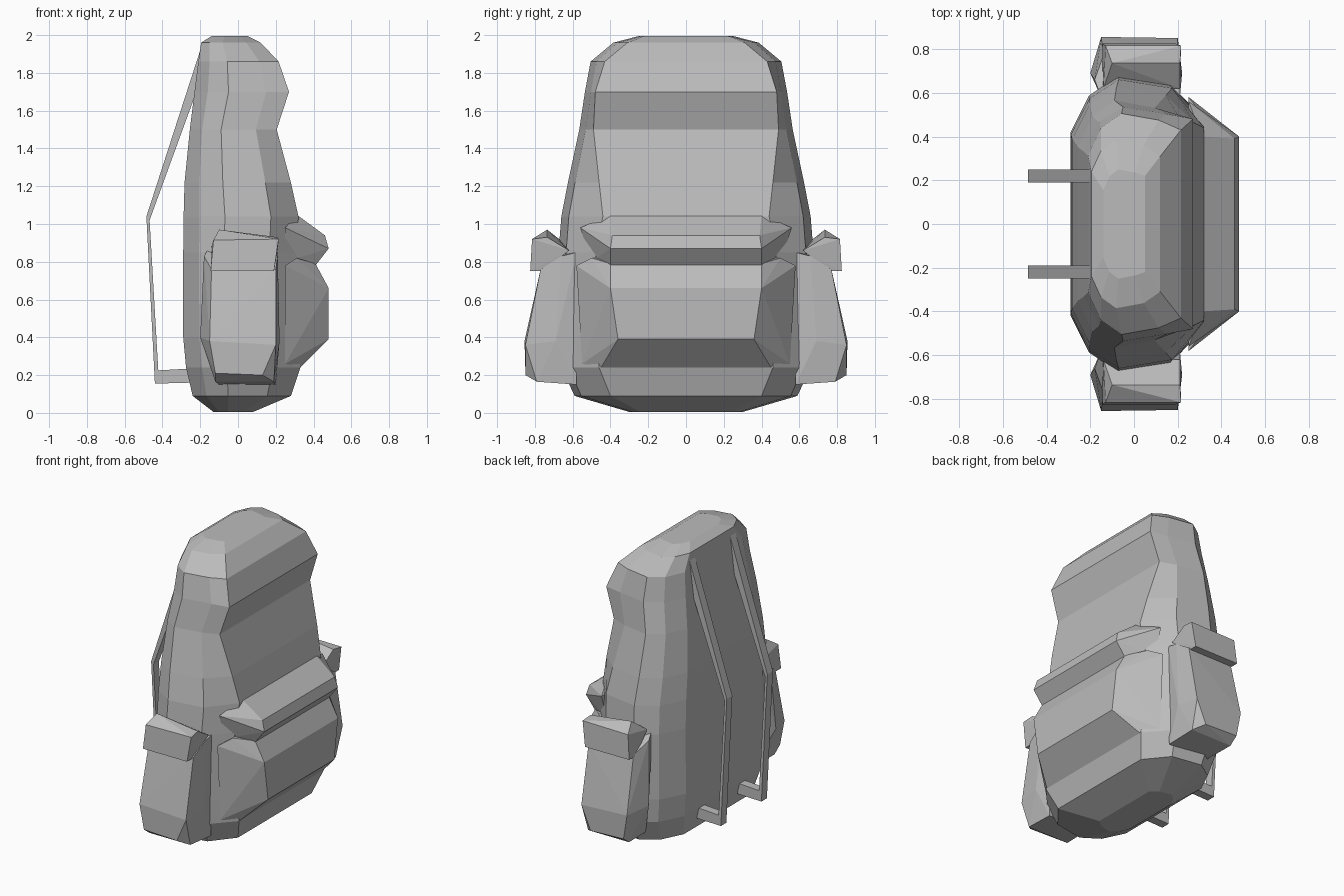
import bpy
import bmesh

cube = bpy.data.objects.get("Cube")
if cube:
    bpy.data.objects.remove(cube, do_unlink=True)

grey = bpy.data.materials.new("plain_grey")
grey.use_nodes = True
colour = (0.5, 0.5, 0.5, 1)
grey.diffuse_color = colour
grey.node_tree.nodes["Principled BSDF"].inputs["Base Color"].default_value = colour


def finish(name, bm):
    """Turn a bmesh into a flat-shaded object."""
    bmesh.ops.recalc_face_normals(bm, faces=bm.faces[:])
    mesh = bpy.data.meshes.new(name)
    bm.to_mesh(mesh)
    bm.free()
    mesh.materials.append(grey)
    obj = bpy.data.objects.new(name, mesh)
    bpy.context.scene.collection.objects.link(obj)
    return obj


def loft(name, rings):
    """Skin a list of closed rings and cap both ends."""
    bm = bmesh.new()
    loops = [[bm.verts.new(p) for p in ring] for ring in rings]
    count = len(loops[0])
    for low, high in zip(loops, loops[1:]):
        for i in range(count):
            j = (i + 1) % count
            bm.faces.new((low[i], low[j], high[j], high[i]))
    bm.faces.new(loops[0])
    bm.faces.new(loops[-1])
    return finish(name, bm)


def hull(name, points):
    """Convex faceted solid around the points."""
    bm = bmesh.new()
    for p in points:
        bm.verts.new(p)
    result = bmesh.ops.convex_hull(bm, input=bm.verts[:])
    loose = [v for v in bm.verts if not v.link_faces]
    bmesh.ops.delete(bm, geom=loose, context='VERTS')
    bmesh.ops.dissolve_limit(bm, angle_limit=0.03, verts=bm.verts[:], edges=bm.edges[:])
    return finish(name, bm)


def both(points):
    """Points together with their mirror images across y."""
    return [(x, s * y, z) for x, y, z in points for s in (1, -1)]


def body_ring(z, back, front, width, front_width):
    """Ten-sided cross-section of the bag."""
    depth = front - back
    half = [(back, 0.62 * width, z),
            (back + 0.14 * depth, 0.87 * width, z),
            (back + 0.36 * depth, width, z),
            (back + 0.76 * depth, 0.94 * width, z),
            (front, front_width, z)]
    return half + [(x, -y, h) for x, y, h in reversed(half)]


# Main bag: height, back x, front x, half width, half width of front face
sections = [(0.005, -0.13, 0.08, 0.3, 0.24),
            (0.09, -0.24, 0.28, 0.59, 0.4),
            (0.24, -0.275, 0.33, 0.66, 0.46),
            (0.4, -0.29, 0.32, 0.67, 0.48),
            (0.85, -0.29, 0.31, 0.675, 0.48),
            (1.04, -0.288, 0.32, 0.66, 0.44),
            (1.22, -0.283, 0.28, 0.625, 0.46),
            (1.5, -0.255, 0.205, 0.565, 0.49),
            (1.7, -0.23, 0.27, 0.535, 0.48),
            (1.86, -0.21, 0.215, 0.505, 0.43),
            (1.96, -0.195, 0.12, 0.385, 0.31),
            (1.995, -0.14, 0.05, 0.25, 0.22)]
loft("main_bag", [body_ring(*s) for s in sections])

# Front pocket, sloping out to a flat face
hull("front_pocket", both([(0.25, 0.55, 0.26), (0.25, 0.58, 0.78),
                           (0.33, 0.45, 0.24), (0.36, 0.46, 0.34),
                           (0.48, 0.36, 0.39), (0.48, 0.4, 0.66),
                           (0.41, 0.4, 0.79), (0.31, 0.5, 0.82)]))

# Overhanging flap above the front pocket
hull("front_flap", both([(0.25, 0.5, 0.8), (0.41, 0.4, 0.78),
                         (0.48, 0.4, 0.87), (0.46, 0.39, 0.94),
                         (0.31, 0.4, 1.05), (0.25, 0.56, 0.98)]))

for side, s in (("left", 1), ("right", -1)):
    # Side pocket
    pocket = [(-0.1, 0.58, 0.15), (0.2, 0.58, 0.15),
              (-0.12, 0.79, 0.165), (0.19, 0.79, 0.165),
              (-0.12, 0.85, 0.21), (0.13, 0.85, 0.2),
              (-0.15, 0.855, 0.38), (0.2, 0.85, 0.36),
              (-0.2, 0.69, 0.4), (0.22, 0.69, 0.38),
              (-0.14, 0.77, 0.76), (0.2, 0.77, 0.76),
              (-0.18, 0.66, 0.83), (0.21, 0.66, 0.83),
              (-0.15, 0.58, 0.88), (0.21, 0.58, 0.85)]
    hull(side + "_side_pocket", [(x, s * y, z) for x, y, z in pocket])

    # Lid of the side pocket
    lid = [(-0.14, 0.62, 0.88), (0.21, 0.62, 0.86),
           (-0.1, 0.735, 0.97), (0.21, 0.735, 0.93),
           (-0.13, 0.815, 0.915), (0.215, 0.815, 0.92),
           (-0.145, 0.825, 0.75), (0.19, 0.825, 0.75),
           (-0.145, 0.75, 0.75), (0.19, 0.75, 0.75)]
    hull(side + "_side_pocket_lid", [(x, s * y, z) for x, y, z in lid])

    # Shoulder strap: pairs of outer and inner edge points
    edges = [((-0.2, 1.92), (-0.22, 1.7)),
             ((-0.485, 1.04), (-0.468, 1.02)),
             ((-0.44, 0.155), (-0.422, 0.225)),
             ((-0.25, 0.16), (-0.25, 0.235))]
    rings = []
    for (ox, oz), (ix, iz) in edges:
        rings.append([(ox, s * 0.19, oz), (ox, s * 0.25, oz),
                      (ix, s * 0.25, iz), (ix, s * 0.19, iz)])
    loft(side + "_shoulder_strap", rings)
